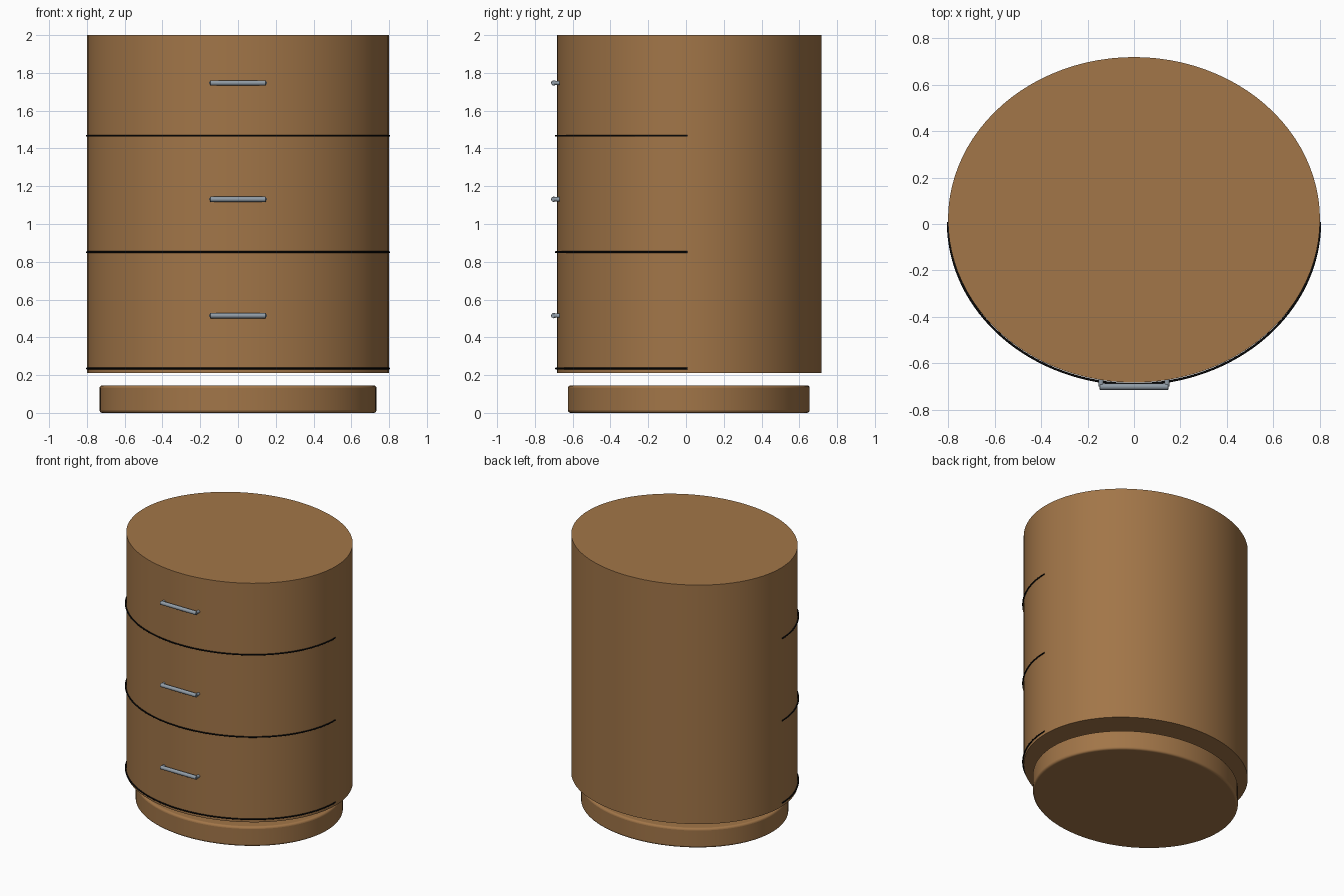
import bpy, math

if "Cube" in bpy.data.objects:
    bpy.data.objects.remove(bpy.data.objects["Cube"], do_unlink=True)


def material(name, rgb):
    m = bpy.data.materials.new(name)
    m.use_nodes = True
    color = (*rgb, 1)
    m.diffuse_color = color
    m.node_tree.nodes["Principled BSDF"].inputs["Base Color"].default_value = color
    return m


wood = material("brown wood", (0.36, 0.18, 0.065))
metal = material("grey metal", (0.28, 0.33, 0.38))
black = material("black seam", (0.003, 0.003, 0.003))


def cylinder(name, mat, center, radii, height, rotation=(0, 0, 0), sides=96, bevel=0):
    bpy.ops.mesh.primitive_cylinder_add(vertices=sides, radius=1, depth=height,
                                        location=center, rotation=rotation)
    ob = bpy.context.object
    ob.name = name
    ob.scale = (*radii, 1)
    bpy.ops.object.transform_apply(location=False, rotation=False, scale=True)
    ob.data.materials.append(mat)
    if bevel:
        mod = ob.modifiers.new("rounded rim", "BEVEL")
        mod.width = bevel
        mod.segments = 4
        mod.limit_method = 'ANGLE'
        mod.angle_limit = math.radians(40)
    bpy.ops.object.shade_smooth_by_angle(angle=math.radians(35))
    return ob


def seam(name, z):
    # Thin cord around the front half of the body
    curve = bpy.data.curves.new(name, 'CURVE')
    curve.dimensions = '3D'
    curve.bevel_depth = 0.005
    curve.bevel_resolution = 2
    curve.use_fill_caps = True
    steps = 64
    line = curve.splines.new('POLY')
    line.points.add(steps)
    for i, p in enumerate(line.points):
        a = math.pi * (1 + i / steps)
        p.co = (0.8 * math.cos(a), 0.008 + 0.697 * math.sin(a), z, 1)
    ob = bpy.data.objects.new(name, curve)
    ob.data.materials.append(black)
    bpy.context.collection.objects.link(ob)


# Oval body floating just above a smaller rounded plinth
cylinder("cabinet_body", wood, (0, 0.018, 1.105), (0.8, 0.7), 1.79)
cylinder("plinth", wood, (0, 0.015, 0.073), (0.733, 0.64), 0.146, bevel=0.015)

# Drawer seams and bar handles
for level, name in enumerate(("bottom", "middle", "top")):
    z = 0.235 + 0.616 * level
    seam(name + "_drawer_seam", z)
    hz = z + 0.28
    cylinder(name + "_handle_bar", metal, (0, -0.7, hz), (0.014, 0.014), 0.296,
             rotation=(0, math.pi / 2, 0), sides=24, bevel=0.003)
    for side, x in (("left", 0.142), ("right", -0.142)):
        cylinder(f"{name}_handle_{side}_post", metal, (x, -0.683, hz), (0.011, 0.011),
                 0.034, rotation=(math.pi / 2, 0, 0), sides=20)
